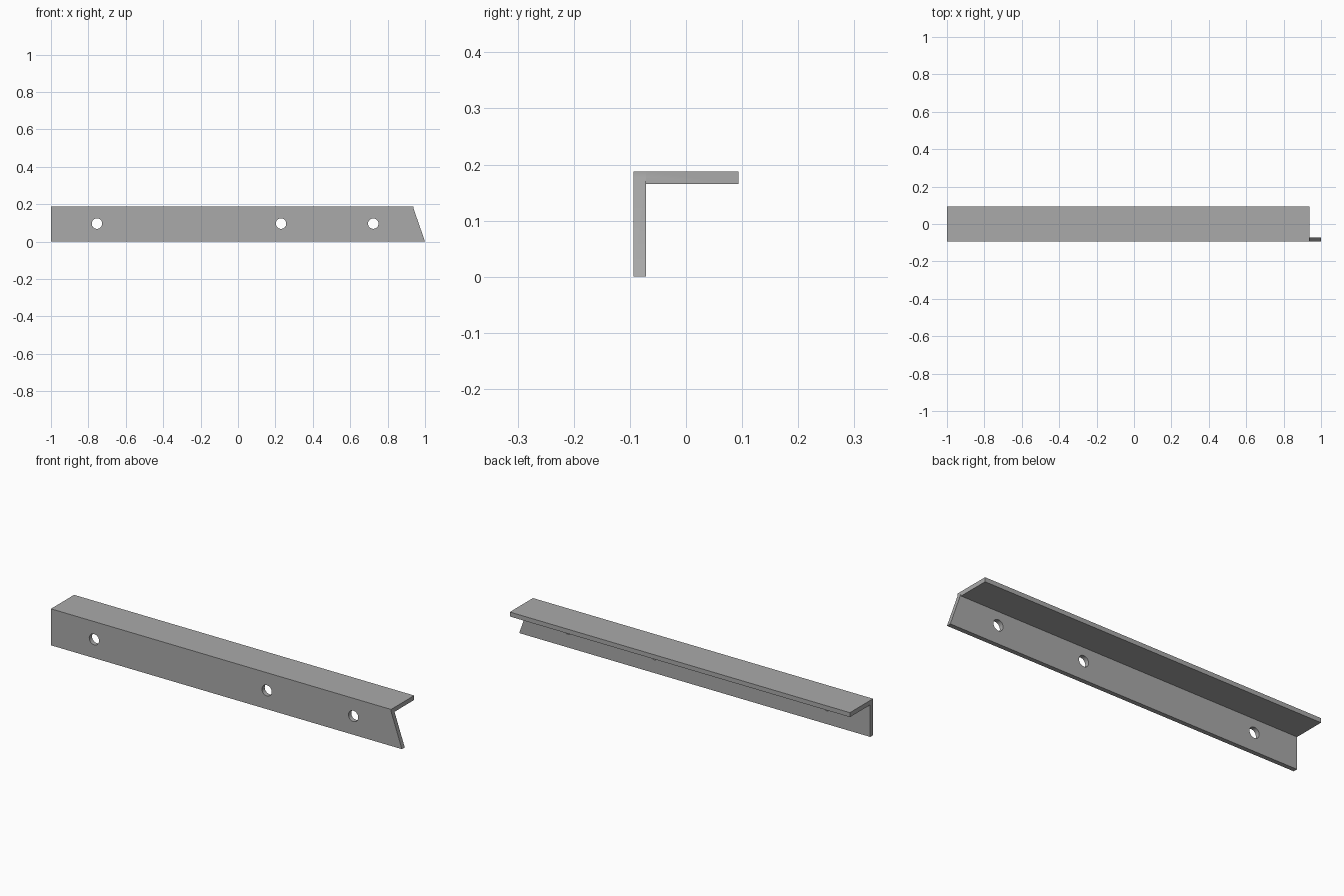
import bpy, bmesh, math

cube = bpy.data.objects.get("Cube")
if cube:
    bpy.data.objects.remove(cube, do_unlink=True)

HALF, TOP, THICK = 0.094, 0.188, 0.023   # half depth, height, plate thickness
END, NECK = 0.938, 0.178                 # flange end, height where the slant starts

steel = bpy.data.materials.new("plain_grey")
steel.use_nodes = True
colour = (0.4, 0.4, 0.4, 1)
steel.diffuse_color = colour
steel.node_tree.nodes["Principled BSDF"].inputs["Base Color"].default_value = colour


def plate(name, outline, y0, y1):
    """Extrude an x-z outline from y0 to y1."""
    bm = bmesh.new()
    face = bm.faces.new([bm.verts.new((x, y0, z)) for x, z in outline])
    new = bmesh.ops.extrude_face_region(bm, geom=[face])["geom"]
    bmesh.ops.translate(bm, vec=(0, y1 - y0, 0),
                        verts=[v for v in new if isinstance(v, bmesh.types.BMVert)])
    bmesh.ops.recalc_face_normals(bm, faces=bm.faces)
    mesh = bpy.data.meshes.new(name)
    bm.to_mesh(mesh)
    bm.free()
    mesh.materials.append(steel)
    obj = bpy.data.objects.new(name, mesh)
    bpy.context.collection.objects.link(obj)
    return obj


def combine(target, helper, operation):
    """Apply a boolean and drop the helper."""
    bpy.context.view_layer.objects.active = target
    mod = target.modifiers.new(operation, "BOOLEAN")
    mod.operation, mod.object, mod.solver = operation, helper, "EXACT"
    bpy.ops.object.modifier_apply(modifier=mod.name)
    bpy.data.objects.remove(helper, do_unlink=True)


# Upright leg with a slanted end, joined to the top flange
bar = plate("angle_bar", [(-1, 0), (1, 0), (END, NECK), (END, TOP), (-1, TOP)],
            -HALF, -HALF + THICK)
flange = plate("top_flange", [(-1, TOP - THICK), (END, TOP - THICK), (END, TOP), (-1, TOP)],
               -HALF + THICK, HALF)
combine(bar, flange, "UNION")

# Bolt holes through the upright leg
SIDES, RADIUS = 24, 0.028
for x in (-0.754, 0.23, 0.723):
    ring = [(x + RADIUS * math.cos(math.tau * i / SIDES),
             0.096 + RADIUS * math.sin(math.tau * i / SIDES)) for i in range(SIDES)]
    drill = plate("hole_cutter", ring, -HALF - THICK, 0)
    drill.hide_render = True
    combine(bar, drill, "DIFFERENCE")

bpy.ops.object.select_all(action="DESELECT")
bar.select_set(True)
bpy.context.view_layer.objects.active = bar
bpy.ops.object.shade_smooth_by_angle(angle=math.radians(30))
